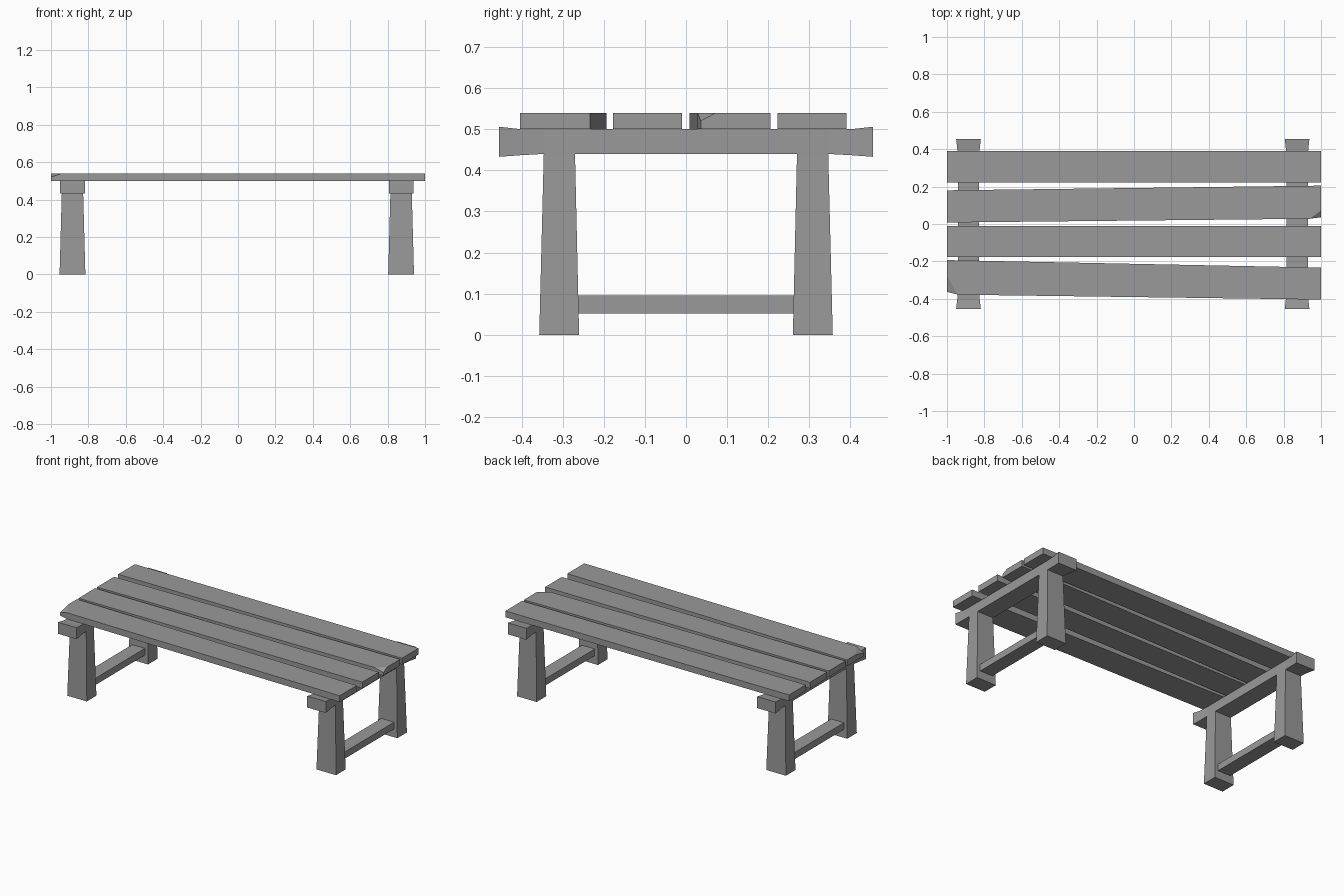
import bpy
import bmesh
from mathutils import Vector

if "Cube" in bpy.data.objects:
    bpy.data.objects.remove(bpy.data.objects["Cube"], do_unlink=True)

grey = bpy.data.materials.new("grey_wood")
grey.use_nodes = True
COLOUR = (0.32, 0.32, 0.32, 1)
grey.diffuse_color = COLOUR
grey.node_tree.nodes["Principled BSDF"].inputs["Base Color"].default_value = COLOUR


def loft(name, rings, chip=None):
    """Skin a stack of equal-length rings, cap both ends, optionally slice off a chip."""
    bm = bmesh.new()
    loops = [[bm.verts.new(p) for p in ring] for ring in rings]
    for a, b in zip(loops, loops[1:]):
        for i in range(len(a)):
            j = (i + 1) % len(a)
            bm.faces.new((a[i], a[j], b[j], b[i]))
    bm.faces.new(loops[0][::-1])
    bm.faces.new(loops[-1])
    bmesh.ops.recalc_face_normals(bm, faces=bm.faces[:])
    if chip:
        p, q, r = (Vector(c) for c in chip)
        normal = (q - p).cross(r - p)
        if normal.z < 0:
            normal.negate()
        cut = bmesh.ops.bisect_plane(bm, geom=bm.verts[:] + bm.edges[:] + bm.faces[:],
                                     plane_co=p, plane_no=normal, clear_outer=True)
        edges = [e for e in cut["geom_cut"] if isinstance(e, bmesh.types.BMEdge)]
        bmesh.ops.holes_fill(bm, edges=edges)
        bmesh.ops.recalc_face_normals(bm, faces=bm.faces[:])
    mesh = bpy.data.meshes.new(name)
    bm.to_mesh(mesh)
    bm.free()
    mesh.materials.append(grey)
    bpy.context.collection.objects.link(bpy.data.objects.new(name, mesh))


def rect(x0, x1, y0, y1, z):
    return [(x0, y0, z), (x1, y0, z), (x1, y1, z), (x0, y1, z)]


def plank(name, outline, chip=None):
    loft(name, [[(x, y, z) for x, y in outline] for z in (0.5, 0.54)], chip)


# Seat planks: two straight, two tapered with a chipped corner
for name, y0, y1 in (("back_plank", 0.222, 0.39), ("front_middle_plank", -0.177, -0.01)):
    plank(name, [(-1, y0), (1, y0), (1, y1), (-1, y1)])
plank("back_middle_plank",
      [(-1, 0.008), (0.94, 0.028), (1, 0.036), (1, 0.205), (-1, 0.18)],
      chip=[(1, 0.072, 0.54), (1, 0.036, 0.52), (0.94, 0.028, 0.54)])
plank("front_plank",
      [(-1, -0.363), (-0.94, -0.378), (1, -0.404), (1, -0.233), (-1, -0.193)],
      chip=[(-1, -0.28, 0.54), (-1, -0.363, 0.52), (-0.94, -0.378, 0.54)])

# End frames: flared crossbeam, two tapered legs, low stretcher
for side, cx in (("right", -0.885), ("left", 0.872)):
    sections = [(-0.455, 0.066, 0.433, 0.506), (-0.4, 0.06, 0.437, 0.5),
                (-0.345, 0.057, 0.44, 0.5)]
    sections += [(-y, w, lo, hi) for y, w, lo, hi in reversed(sections)]
    loft(side + "_crossbeam",
         [[(cx - w, y, lo), (cx + w, y, lo), (cx + w, y, hi), (cx - w, y, hi)]
          for y, w, lo, hi in sections])
    for end, s in (("front", -1), ("back", 1)):
        loft(f"{side}_{end}_leg",
             [rect(cx - w, cx + w, s * inner, s * outer, z)
              for w, inner, outer, z in ((0.069, 0.26, 0.357, 0), (0.057, 0.27, 0.346, 0.44))])
    loft(side + "_stretcher",
         [rect(cx - 0.045, cx + 0.045, -0.264, 0.264, z) for z in (0.052, 0.095)])
